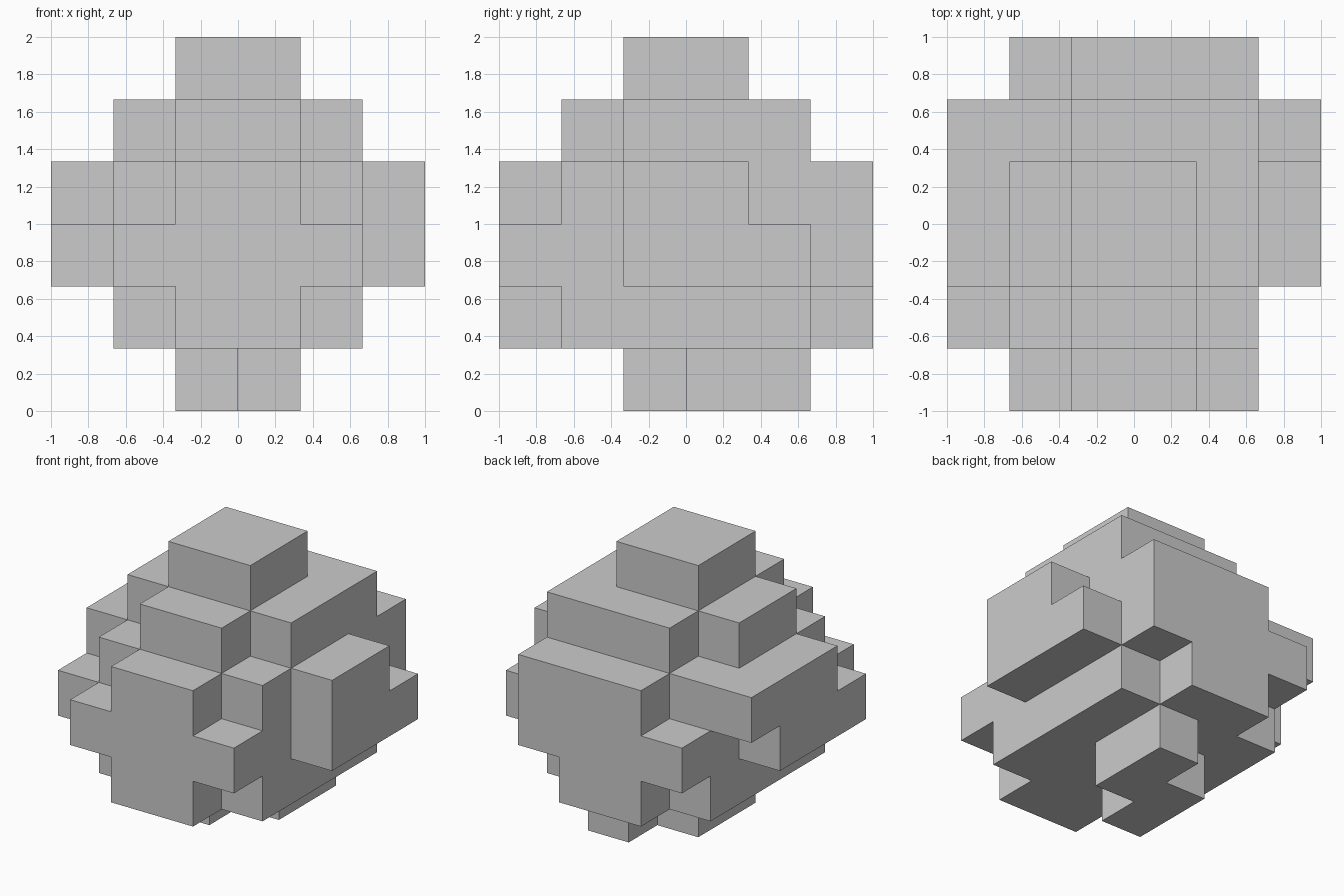
import bpy, bmesh, math
from mathutils import Vector

if "Cube" in bpy.data.objects:
    bpy.data.objects.remove(bpy.data.objects["Cube"])

CELL = 1 / 3

# Each layer, bottom to top: column in x -> (first, end) cell in y
layers = [
    {2: (2, 4), 3: (3, 5)},
    {1: (1, 5), 2: (0, 6), 3: (0, 6), 4: (1, 5)},
    {0: (1, 4), 1: (0, 6), 2: (0, 6), 3: (0, 6), 4: (0, 6), 5: (2, 5)},
    {0: (2, 5), 1: (1, 5), 2: (0, 6), 3: (0, 6), 4: (1, 6), 5: (2, 4)},
    {1: (2, 4), 2: (1, 5), 3: (1, 5), 4: (2, 5)},
    {2: (2, 4), 3: (2, 4)},
]
cells = {(i, j, k) for k, layer in enumerate(layers)
         for i, (a, b) in layer.items() for j in range(a, b)}

bm = bmesh.new()
corners = {}


def corner(p):
    """Shared vertex at a lattice point."""
    key = tuple(round(c) for c in p)
    if key not in corners:
        corners[key] = bm.verts.new((key[0] * CELL - 1, key[1] * CELL - 1, key[2] * CELL))
    return corners[key]


# Outer skin: one square wherever a cell meets empty space
for cell in sorted(cells):
    centre = Vector(cell) + Vector((0.5, 0.5, 0.5))
    for axis in range(3):
        for sign in (-1, 1):
            n = Vector((0, 0, 0))
            n[axis] = sign
            if tuple(round(c) for c in Vector(cell) + n) in cells:
                continue
            u = Vector((0, 0, 0))
            u[(axis + 1) % 3] = 0.5
            v = n.cross(u)
            mid = centre + n * 0.5
            bm.faces.new([corner(mid + s * u + t * v)
                          for s, t in ((-1, -1), (1, -1), (1, 1), (-1, 1))])

# Merge coplanar squares into clean flat faces
bmesh.ops.dissolve_limit(bm, angle_limit=math.radians(1),
                         verts=bm.verts[:], edges=bm.edges[:])

mesh = bpy.data.meshes.new("block_boulder")
bm.to_mesh(mesh)
bm.free()
boulder = bpy.data.objects.new("block_boulder", mesh)
bpy.context.collection.objects.link(boulder)
